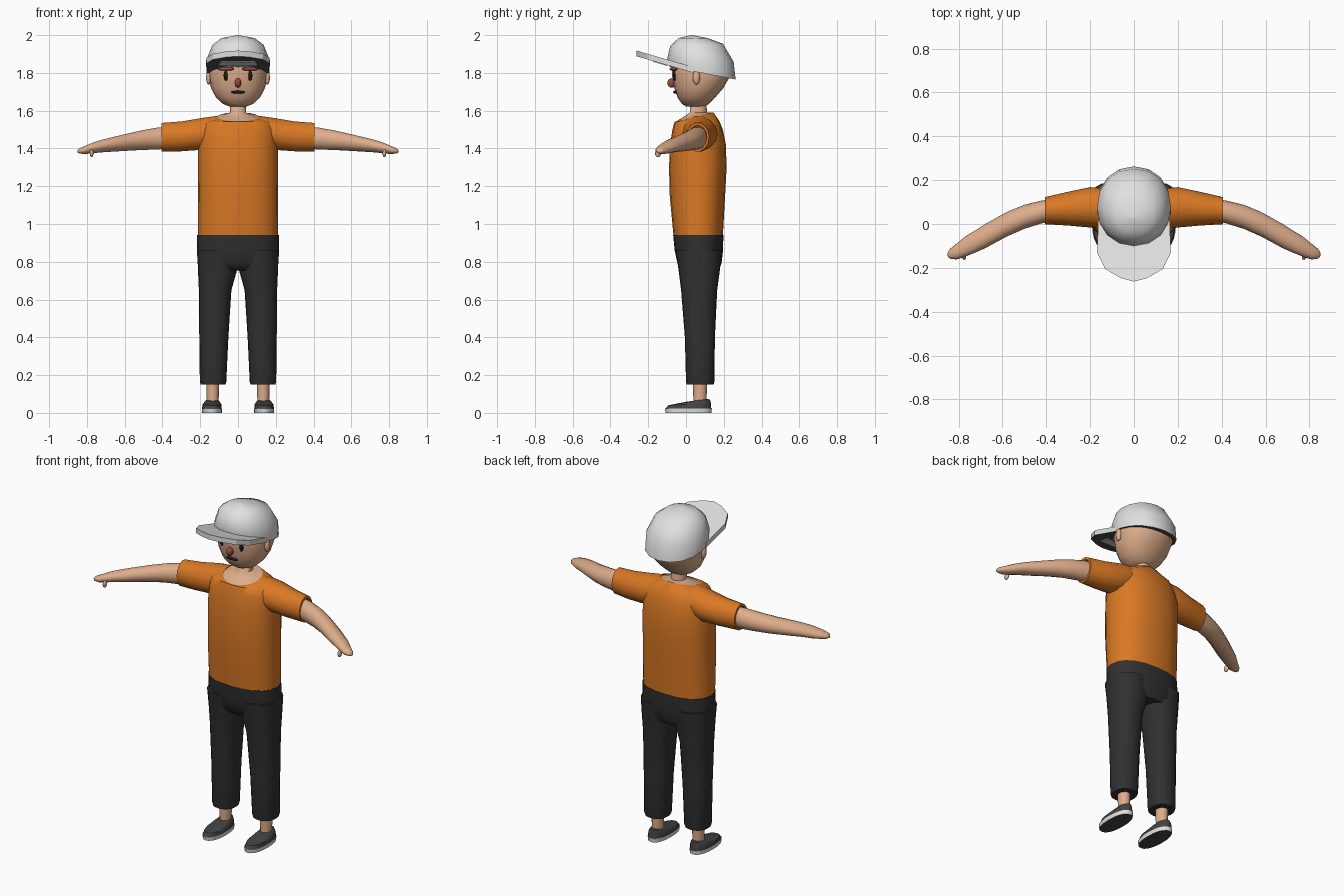
import bpy, bmesh, math
from mathutils import Matrix, Vector

if "Cube" in bpy.data.objects:
    bpy.data.objects.remove(bpy.data.objects["Cube"])


def material(name, r, g, b):
    m = bpy.data.materials.new(name)
    m.diffuse_color = (r, g, b, 1)
    m.use_nodes = True
    m.node_tree.nodes["Principled BSDF"].inputs["Base Color"].default_value = m.diffuse_color
    return m


SKIN = material("skin", 0.74, 0.42, 0.26)
ORANGE = material("orange_cloth", 0.70, 0.19, 0.018)
DARK = material("dark_trousers", 0.03, 0.03, 0.03)
SHOE = material("charcoal_shoe", 0.055, 0.055, 0.055)
WHITE = material("white", 0.75, 0.75, 0.75)
GREY = material("brim_grey", 0.085, 0.085, 0.085)
BLACK = material("black", 0.01, 0.01, 0.01)
RED = material("dull_red", 0.32, 0.07, 0.06)


def finish(name, bm, mats, mirror=False, under=None, angle=40):
    """Turn a bmesh into a named object; 'under' colours downward faces."""
    bmesh.ops.recalc_face_normals(bm, faces=bm.faces)
    if under:
        mats = mats + [under]
        for f in bm.faces:
            if f.normal.z < -0.8:
                f.material_index = 1
    me = bpy.data.meshes.new(name)
    bm.to_mesh(me)
    bm.free()
    for m in mats:
        me.materials.append(m)
    ob = bpy.data.objects.new(name, me)
    bpy.context.collection.objects.link(ob)
    if mirror:
        ob.modifiers.new("mirror", 'MIRROR').use_mirror_merge = False
    bpy.ops.object.select_all(action='DESELECT')
    ob.select_set(True)
    bpy.context.view_layer.objects.active = ob
    bpy.ops.object.shade_smooth_by_angle(angle=math.radians(angle))
    return ob


def curve(t, p):
    c, s = math.cos(t), math.sin(t)
    return (math.copysign(abs(c) ** (2 / p), c), math.copysign(abs(s) ** (2 / p), s))


def flat_ring(z, x0, x1, y0, y1, tilt=0, p=2.3, n=20):
    """Horizontal rounded ring; tilt raises the back edge."""
    out = []
    for i in range(n):
        c, s = curve(2 * math.pi * i / n, p)
        out.append(Vector(((x0 + x1) / 2 + c * (x1 - x0) / 2,
                           (y0 + y1) / 2 + s * (y1 - y0) / 2, z + tilt * s)))
    return out


def side_ring(x, y, z, ry, rz, n=14):
    """Upright ring across an arm."""
    return [Vector((x, y + ry * math.cos(2 * math.pi * i / n),
                    z + rz * math.sin(2 * math.pi * i / n))) for i in range(n)]


def loft(name, rings, mat, **kw):
    bm = bmesh.new()
    loops = [[bm.verts.new(v) for v in r] for r in rings]
    n = len(loops[0])
    for a, b in zip(loops, loops[1:]):
        for i in range(n):
            bm.faces.new((a[i], a[(i + 1) % n], b[(i + 1) % n], b[i]))
    bm.faces.new(loops[0])
    bm.faces.new(loops[-1])
    return finish(name, bm, [mat], **kw)


def sym(z, hx, y0, y1, tilt=0, p=2.3, n=20):
    return flat_ring(z, -hx, hx, y0, y1, tilt, p, n)


def ball(name, loc, size, mat, mirror=False, yaw=0):
    bm = bmesh.new()
    bmesh.ops.create_uvsphere(bm, u_segments=12, v_segments=8, radius=1)
    m = (Matrix.Translation(loc) @ Matrix.Rotation(yaw, 4, 'Z')
         @ Matrix.Diagonal((*size, 1)))
    bmesh.ops.transform(bm, matrix=m, verts=bm.verts)
    return finish(name, bm, [mat], mirror=mirror, angle=60)


def plate(name, outline, z_top, thick, mats, under=None):
    """Sloped slab from a plan outline, z_top gives its upper height."""
    bm = bmesh.new()
    top = [bm.verts.new((x, y, z_top(y))) for x, y in outline]
    low = [bm.verts.new((x, y, z_top(y) - thick)) for x, y in outline]
    bm.faces.new(top)
    bm.faces.new(low)
    n = len(top)
    for i in range(n):
        j = (i + 1) % n
        bm.faces.new((top[i], top[j], low[j], low[i]))
    return finish(name, bm, mats, under=under, angle=25)


# Shirt body, ending at a sloped neckline
neckline = sym(1.567, 0.11, -0.052, 0.145, tilt=0.024, p=2)
loft("shirt_body", [
    sym(0.935, 0.213, -0.066, 0.195),
    sym(1.15, 0.212, -0.086, 0.207),
    sym(1.30, 0.211, -0.090, 0.215),
    sym(1.42, 0.211, -0.084, 0.211),
    sym(1.50, 0.203, -0.072, 0.195),
    sym(1.543, 0.178, -0.060, 0.178),
    neckline], ORANGE, angle=60)

# Upper chest and neck
loft("neck", [
    neckline,
    sym(1.578, 0.075, -0.015, 0.125, tilt=0.012, p=2),
    sym(1.59, 0.043, 0.020, 0.112, p=2),
    sym(1.66, 0.040, 0.022, 0.105, p=2)], SKIN, angle=60)

# Sleeves and arms
loft("sleeve", [
    side_ring(0.11, 0.070, 1.490, 0.090, 0.085),
    side_ring(0.20, 0.076, 1.476, 0.092, 0.086),
    side_ring(0.30, 0.070, 1.464, 0.077, 0.081),
    side_ring(0.405, 0.061, 1.460, 0.062, 0.077),
    side_ring(0.405, 0.061, 1.460, 0.050, 0.062),
    side_ring(0.385, 0.061, 1.460, 0.048, 0.060)], ORANGE, mirror=True)
loft("arm", [
    side_ring(0.36, 0.066, 1.458, 0.050, 0.058),
    side_ring(0.42, 0.055, 1.453, 0.052, 0.060),
    side_ring(0.50, 0.033, 1.445, 0.055, 0.054),
    side_ring(0.58, -0.001, 1.434, 0.056, 0.047),
    side_ring(0.68, -0.056, 1.419, 0.055, 0.038),
    side_ring(0.73, -0.083, 1.411, 0.050, 0.033),
    side_ring(0.77, -0.103, 1.402, 0.046, 0.029),
    side_ring(0.81, -0.126, 1.392, 0.036, 0.022),
    side_ring(0.84, -0.136, 1.387, 0.022, 0.014),
    side_ring(0.85, -0.138, 1.385, 0.008, 0.006)], SKIN, mirror=True, angle=60)
ball("thumb", (0.775, -0.148, 1.374), (0.010, 0.016, 0.020), SKIN, mirror=True)

# Trousers: hips and two legs
loft("trouser_hips", [
    sym(0.942, 0.216, -0.068, 0.198),
    sym(0.86, 0.218, -0.060, 0.196),
    sym(0.79, 0.213, -0.045, 0.188),
    sym(0.755, 0.190, -0.020, 0.170)], DARK, angle=60)
loft("trouser_leg", [
    flat_ring(0.86, -0.005, 0.216, -0.055, 0.190),
    flat_ring(0.76, 0.004, 0.212, -0.040, 0.180),
    flat_ring(0.65, 0.035, 0.207, -0.026, 0.165),
    flat_ring(0.40, 0.051, 0.205, -0.006, 0.153),
    flat_ring(0.165, 0.062, 0.202, 0.000, 0.150),
    flat_ring(0.15, 0.066, 0.198, 0.004, 0.146)], DARK, mirror=True)

# Ankles and shoes
loft("ankle", [
    flat_ring(0.05, 0.103, 0.165, 0.040, 0.108, p=2, n=12),
    flat_ring(0.20, 0.098, 0.168, 0.034, 0.114, p=2, n=12)], SKIN, mirror=True)
loft("shoe_sole", [
    flat_ring(0.0, 0.086, 0.190, -0.108, 0.134),
    flat_ring(0.023, 0.084, 0.192, -0.112, 0.137)], WHITE, mirror=True, under=SHOE)
loft("shoe_upper", [
    flat_ring(0.022, 0.086, 0.190, -0.108, 0.134),
    flat_ring(0.045, 0.088, 0.188, -0.095, 0.132, tilt=0.005),
    flat_ring(0.061, 0.099, 0.174, -0.040, 0.127, tilt=0.010),
    flat_ring(0.067, 0.106, 0.164, 0.015, 0.115, tilt=0.006)], SHOE, mirror=True)

# Head and ears
loft("head", [
    sym(1.622, 0.045, 0.000, 0.095, p=2),
    sym(1.636, 0.080, -0.022, 0.122, p=2.1),
    sym(1.67, 0.117, -0.045, 0.155, p=2.2),
    sym(1.72, 0.143, -0.062, 0.198, p=2.2),
    sym(1.78, 0.155, -0.073, 0.232, p=2.2),
    sym(1.85, 0.156, -0.076, 0.235, p=2.2),
    sym(1.92, 0.110, -0.050, 0.180, p=2.2)], SKIN, angle=60)
ball("ear", (0.155, 0.055, 1.775), (0.014, 0.019, 0.037), SKIN, mirror=True)

# Face details
ball("eye", (0.064, -0.060, 1.786), (0.012, 0.010, 0.027), BLACK, mirror=True)
ball("brow", (0.064, -0.066, 1.821), (0.047, 0.016, 0.010), RED, mirror=True, yaw=0.35)
ball("nose", (0, -0.075, 1.747), (0.017, 0.024, 0.025), RED)
ball("mouth", (0, -0.056, 1.698), (0.038, 0.012, 0.008), BLACK)

# Cap crown, brim and the pale strip beneath the brim
loft("cap_crown", [
    sym(1.799, 0.167, -0.088, 0.263, tilt=-0.034, p=2.1, n=16),
    sym(1.865, 0.169, -0.100, 0.252, tilt=-0.006, p=2.1, n=16),
    sym(1.948, 0.136, -0.084, 0.196, tilt=0.006, p=2.1, n=16),
    sym(1.984, 0.088, -0.040, 0.115, p=2, n=16),
    sym(2.0, 0.004, 0.026, 0.034, p=2, n=16)], WHITE, under=GREY)


def brim_height(y):
    return 1.918 - 0.29 * (y + 0.262)


half = [(0.162, 0.04), (0.168, -0.13), (0.132, -0.205), (0.06, -0.247)]
brim = half + [(0, -0.262)] + [(-x, y) for x, y in reversed(half)]
plate("cap_brim", brim, brim_height, 0.03, [WHITE], under=GREY)
plate("brim_strip", [(0.105, -0.10), (0.09, -0.175), (-0.09, -0.175), (-0.105, -0.10)],
      lambda y: brim_height(y) - 0.028, 0.006, [WHITE])
